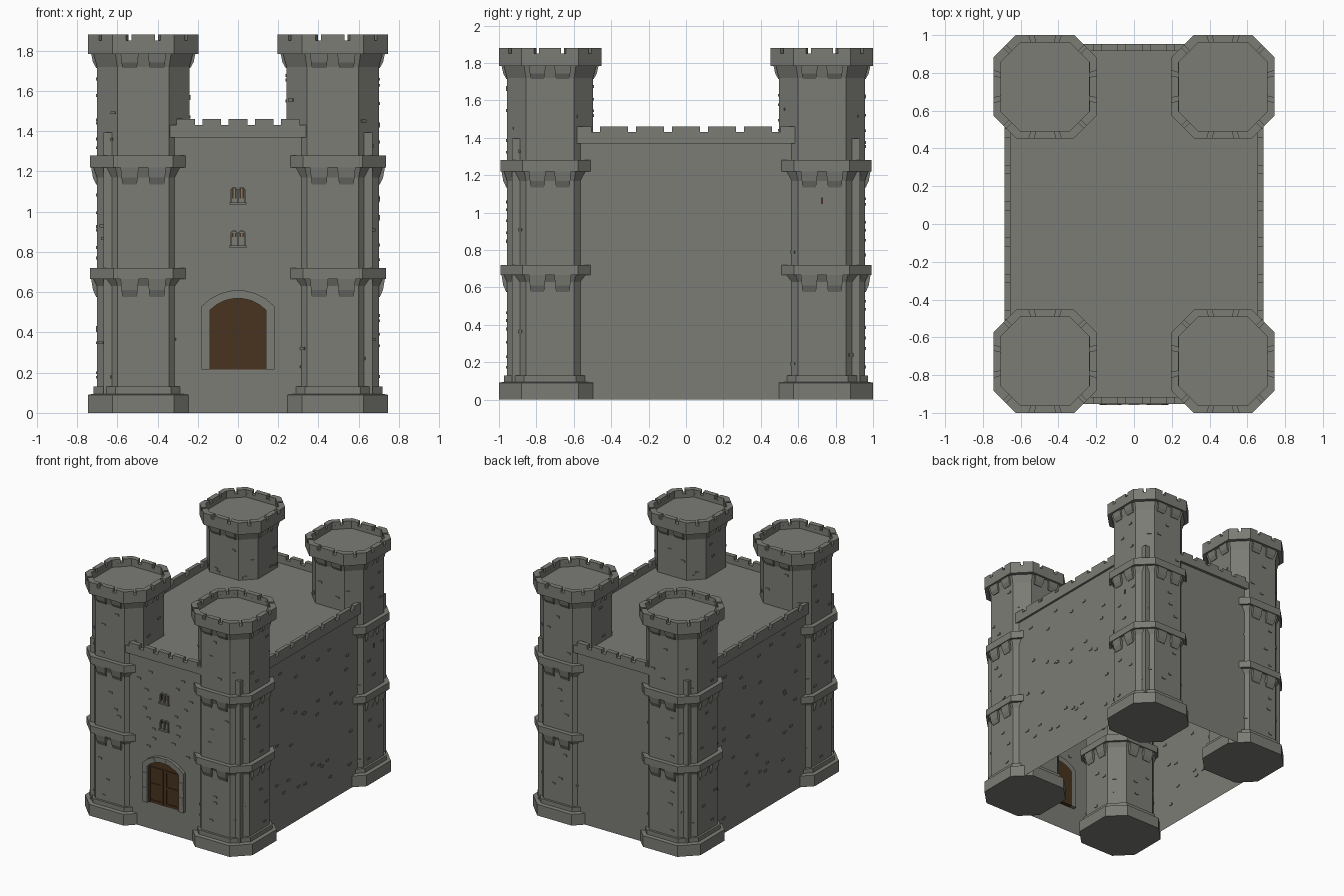
import bpy, bmesh, math, random
from mathutils import Vector, Matrix

if "Cube" in bpy.data.objects:
    bpy.data.objects.remove(bpy.data.objects["Cube"])

random.seed(4)


def material(name, col):
    m = bpy.data.materials.new(name)
    m.diffuse_color = (*col, 1)
    m.use_nodes = True
    m.node_tree.nodes["Principled BSDF"].inputs["Base Color"].default_value = m.diffuse_color
    return m


STONE = material("grey stone", (0.2, 0.2, 0.18))
WOOD = material("dark brown wood", (0.065, 0.033, 0.013))
TX, TY = 0.471, 0.727           # tower centres
HX, HY = 0.668, 0.93            # hall half sizes
CORNERS = [(sx * TX, sy * TY) for sx in (-1, 1) for sy in (-1, 1)]


def finish(bm, name, mat, normals=True):
    if normals:
        bmesh.ops.recalc_face_normals(bm, faces=bm.faces)
    me = bpy.data.meshes.new(name)
    bm.to_mesh(me)
    bm.free()
    me.materials.append(mat)
    ob = bpy.data.objects.new(name, me)
    bpy.context.collection.objects.link(ob)
    return ob


def box(bm, x0, x1, y0, y1, z0, z1):
    m = Matrix.Translation(((x0 + x1) / 2, (y0 + y1) / 2, (z0 + z1) / 2))
    bmesh.ops.create_cube(bm, size=1, matrix=m @ Matrix.Diagonal((x1 - x0, y1 - y0, z1 - z0, 1)))


def loft(bm, rings, cap=True):
    loops = [[bm.verts.new(p) for p in r] for r in rings]
    n = len(loops[0])
    for a, b in zip(loops, loops[1:]):
        for i in range(n):
            bm.faces.new((a[i], a[(i + 1) % n], b[(i + 1) % n], b[i]))
    if cap:
        bm.faces.new(loops[0][::-1])
        bm.faces.new(loops[-1])


def octagon(h):
    f = h * 0.56
    return [Vector(p) for p in ((f, -h), (h, -f), (h, f), (f, h), (-f, h), (-h, f), (-h, -f), (-f, -h))]


# hall: open-bottomed shell with the roof set behind the parapet
bm = bmesh.new()
ring = [(-HX, -HY), (HX, -HY), (HX, HY), (-HX, HY)]
loft(bm, [[(x, y, z) for x, y in ring] for z in (0, 1.395)], cap=False)
top = [v for v in bm.verts if v.co.z > 1]
bm.faces.new(top)
finish(bm, "hall_walls", STONE)

# hall parapet and merlons
bm = bmesh.new()
for s in (-1, 1):
    ya, yb = sorted((s * 0.915, s * 0.952))
    box(bm, -0.36, 0.36, ya, yb, 1.37, 1.43)
    for i in range(-2, 3):
        box(bm, i * 0.13 - 0.046, i * 0.13 + 0.046, ya, yb, 1.43, 1.46)
    xa, xb = sorted((s * 0.655, s * 0.685))
    box(bm, xa, xb, -0.62, 0.62, 1.37, 1.43)
    for i in range(-3, 4):
        box(bm, xa, xb, i * 0.193 - 0.075, min(i * 0.193 + 0.075, 0.62), 1.43, 1.46)
finish(bm, "hall_parapet", STONE)

# towers: one octagonal profile of (height, half width)
PROFILE = [(0, .274), (.09, .274), (.095, .247), (.13, .247), (.13, .23), (.63, .23), (.665, .247),
           (.665, .265), (.72, .265), (.72, .23), (1.17, .23), (1.22, .247), (1.22, .265), (1.28, .265),
           (1.28, .23), (1.72, .23), (1.785, .247), (1.785, .274), (1.85, .274), (1.85, .234), (1.82, .234)]
for cx, cy in CORNERS:
    name = ("front" if cy < 0 else "back") + ("_left" if cx < 0 else "_right")
    bm = bmesh.new()
    loft(bm, [[(cx + p.x, cy + p.y, z) for p in octagon(h)] for z, h in PROFILE])
    finish(bm, name + "_tower", STONE)

    # tower merlons: wrap each corner, plus one in the middle of each flat
    bm = bmesh.new()
    o = octagon(0.274)
    spans = []
    for i in range(8):
        a, b, c = o[i - 1], o[i], o[(i + 1) % 8]

        def pt(p, q, gap):
            return p.lerp(q, gap)
        into_flat = i % 2 == 1                     # edge after an odd corner is a main flat
        if into_flat:
            spans.append([pt(b, a, .44), b, pt(b, c, .22)])
            spans.append([pt(b, c, .31), pt(b, c, .5), pt(b, c, .69)])
        else:
            spans.append([pt(b, a, .22), b, pt(b, c, .44)])
    for s in spans:
        poly = s + [p * 0.855 for p in reversed(s)]
        loft(bm, [[(cx + p.x, cy + p.y, z) for p in poly] for z in (1.85, 1.88)])
    finish(bm, name + "_merlons", STONE)

    # corbels: two tapered blocks under each band on the four main flats
    bm = bmesh.new()
    for zt, drop in ((0.665, 0.09), (1.22, 0.085), (1.785, 0.07)):
        for k in range(4):
            rot = Matrix.Translation((cx, cy, 0)) @ Matrix.Rotation(k * math.pi / 2, 4, 'Z')
            for u in (-0.068, 0.068):
                rings = []
                for z, w, d in ((zt - drop, .036, .234), (zt - drop * .6, .04, .25), (zt, .045, .259)):
                    rings.append([rot @ Vector(p) for p in
                                  ((u - w, -d, z), (u + w, -d, z), (u + w, -.22, z), (u - w, -.22, z))])
                loft(bm, rings)
    finish(bm, name + "_corbels", STONE)

    # raised bricks scattered over the tower faces
    bm = bmesh.new()
    for k in range(8):
        rot = Matrix.Translation((cx, cy, 0)) @ Matrix.Rotation(k * math.pi / 4, 4, 'Z')
        d, w = (.23, .1) if k % 2 == 0 else (.253, .045)
        for z0, z1 in ((.16, .54), (.75, 1.1), (1.31, 1.68)):
            for j in range(3 if k % 2 == 0 else 2):
                u = random.uniform(-w, w)
                z = z0 + (z1 - z0) * (j + random.random()) / 3
                n = Vector((u, -d, z))
                bmesh.ops.create_cube(bm, size=1, matrix=rot @ Matrix.Translation(n)
                                      @ Matrix.Diagonal((.032, .012, .014, 1)))
    finish(bm, name + "_bricks", STONE)

# raised bricks on the front and side walls
bm = bmesh.new()
for s in (-1, 1):
    for i in range(6):
        for j in range(5):
            y = -0.48 + 0.16 * (i + random.random())
            z = 0.08 + 0.25 * (j + random.random())
            box(bm, s * HX - .006, s * HX + .006, y - .016, y + .016, z - .008, z + .008)
for j in range(9):
    for s in (-1, 1):
        x, z = s * random.uniform(.07, .24), 0.66 + 0.075 * j
        box(bm, x - .016, x + .016, -HY - .006, -HY + .006, z - .008, z + .008)
finish(bm, "wall_bricks", STONE)


def arch(w, spring, rise, n=8):
    """Points of a segmental arch from right to left."""
    r = (w * w + rise * rise) / (2 * rise)
    a = math.asin(w / r)
    return [(r * math.sin(a - 2 * a * i / n), spring + rise - r + r * math.cos(a - 2 * a * i / n))
            for i in range(n + 1)]


def plate(bm, pts, y0, y1):
    loft(bm, [[(x, y, z) for x, z in pts] for y in (y0, y1)])


# door leaves with raised rails
bm = bmesh.new()
plate(bm, [(-.142, .215), (.142, .215)] + arch(.142, .51, .06), -.936, -.90)
for s in (-1, 1):
    for x in (.008, .122):
        xa, xb = sorted((s * x, s * (x + .016)))
        box(bm, xa, xb, -.942, -.93, .22, .51)
    for z in (.225, .36, .49):
        xa, xb = sorted((s * .008, s * .138))
        box(bm, xa, xb, -.941, -.93, z, z + .016)
finish(bm, "door", WOOD)

# door surround: jamb stones and arch stones, alternating depth
bm = bmesh.new()
outer, inner = arch(.182, .53, .08, 7), arch(.14, .51, .06, 7)
for i in range(7):
    plate(bm, [outer[i], outer[i + 1], inner[i + 1], inner[i]], -.955 - .003 * (i % 2), -.90)
for s in (-1, 1):
    for i in range(5):
        z0, z1 = .215 + .06 * i, .275 + .06 * i
        pts = [(s * .14, z0), (s * .182, z0), (s * .182, z1 if i < 4 else .53), (s * .14, z1 if i < 4 else .51)]
        plate(bm, pts, -.955 - .003 * (i % 2), -.90)
finish(bm, "door_surround", STONE)

# twin-light windows: stone frames and sills with wooden lights
frames, lights = bmesh.new(), bmesh.new()
for z0, l0, l1 in ((1.035, 1.065, 1.115), (.82, .875, .895)):
    box(frames, -.042, .042, -.95, -.925, z0, z0 + .012)
    for cx in (-.019, .019):
        out = [(cx + x, z) for x, z in arch(.019, z0 + .07, .018, 6)]
        inn = [(cx + x, z) for x, z in arch(.013, z0 + .07, .012, 6)]
        out = [(cx + .019, z0 + .012)] + out + [(cx - .019, z0 + .012)]
        inn = [(cx + .013, z0 + .012)] + inn + [(cx - .013, z0 + .012)]
        for i in range(len(out) - 1):
            plate(frames, [out[i], out[i + 1], inn[i + 1], inn[i]], -.942, -.925)
        for d in (-.007, .007):
            box(lights, cx + d - .004, cx + d + .004, -.934, -.926, l0, l1)
finish(frames, "window_frames", STONE)
finish(lights, "window_lights", WOOD)

# arrow slit on the outer face of the back right tower
bm = bmesh.new()
box(bm, TX + .228, TX + .233, TY - .005, TY + .005, 1.045, 1.08)
finish(bm, "arrow_slit", WOOD)
